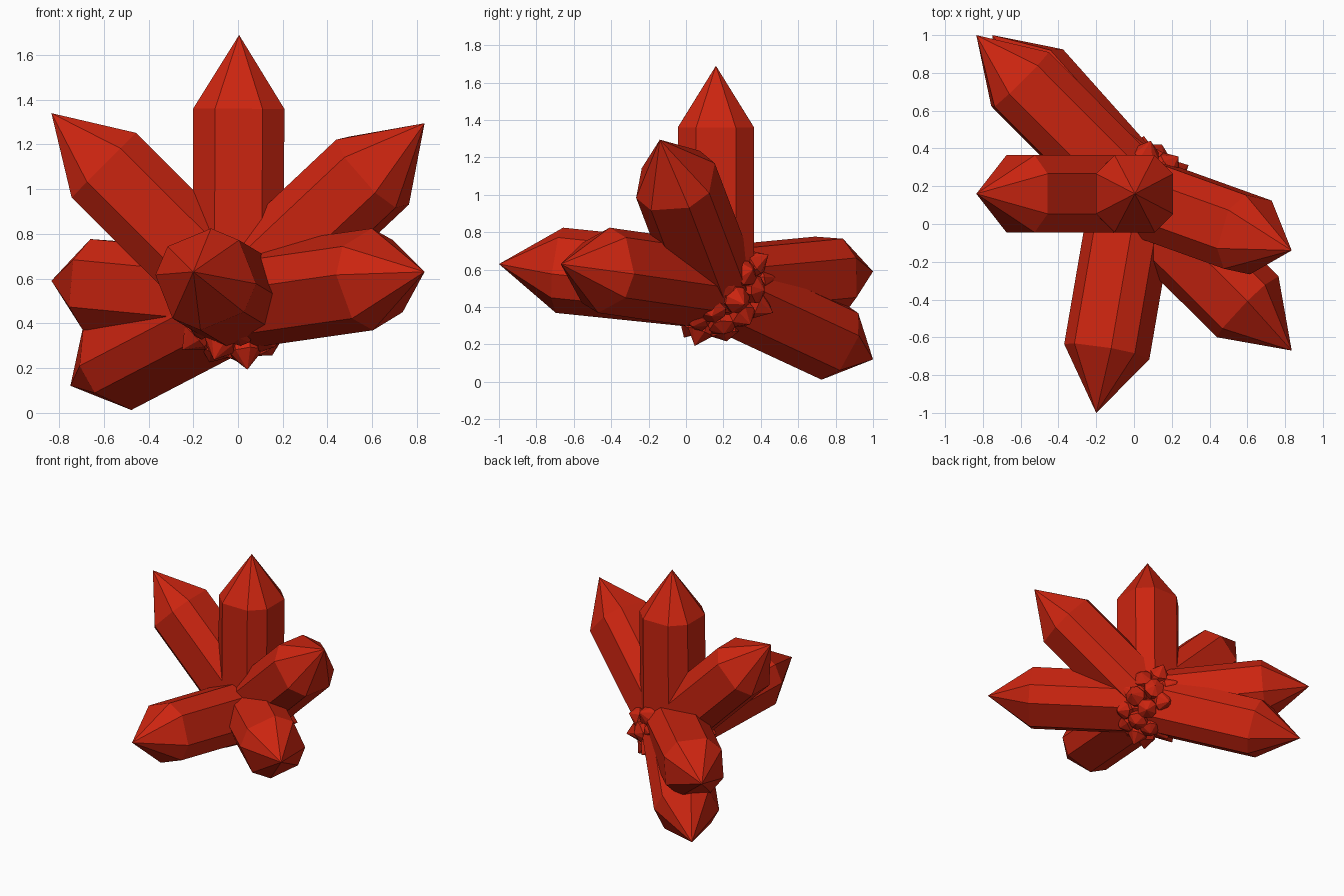
import bpy, bmesh, math
from mathutils import Vector, Matrix

if "Cube" in bpy.data.objects:
    bpy.data.objects.remove(bpy.data.objects["Cube"])

mat = bpy.data.materials.new("red_crystal")
mat.diffuse_color = (0.6, 0.018, 0.005, 1)
mat.use_nodes = True
mat.node_tree.nodes["Principled BSDF"].inputs["Base Color"].default_value = mat.diffuse_color
CORE = Vector((0, 0.16, 0.51))


def add_crystal(bm, direction, r, start, shoulder, tip, roll=0):
    # Eight-sided prism with a slim tapered root and a pointed tip
    rot = direction.to_track_quat('Z', 'Y').to_matrix().to_4x4()
    m = Matrix.Translation(CORE) @ rot @ Matrix.Rotation(math.radians(roll), 4, 'Z')
    a, b = r, r * 0.52
    section = [(a, -b), (a, b), (b, a), (-b, a), (-a, b), (-a, -b), (-b, -a), (b, -a)]
    rings = [[bm.verts.new(m @ Vector((x * s, y * s, z))) for x, y in section]
             for s, z in ((0.4, start - 0.5 * r), (1, start), (1, shoulder))]
    top = bm.verts.new(m @ Vector((0, 0, tip)))
    bm.faces.new(rings[0][::-1])
    for i in range(8):
        j = (i + 1) % 8
        for lo, hi in zip(rings, rings[1:]):
            bm.faces.new((lo[i], lo[j], hi[j], hi[i]))
        bm.faces.new((rings[2][i], rings[2][j], top))


def finish(bm, name):
    me = bpy.data.meshes.new(name)
    bm.to_mesh(me)
    bm.free()
    me.materials.append(mat)
    bpy.context.collection.objects.link(bpy.data.objects.new(name, me))


# Seven large crystals: name, tip position, roll
large = [
    ("top_crystal", (0.005, 0.16, 1.69), 0),
    ("upper_left_crystal", (-0.835, 0.16, 1.34), 0),
    ("upper_right_crystal", (0.835, -0.14, 1.295), 5),
    ("right_crystal", (0.835, -0.67, 0.63), 22.5),
    ("front_crystal", (-0.2, -1.0, 0.63), 22.5),
    ("back_left_crystal", (-0.835, 1.0, 0.59), 3),
    ("lower_back_crystal", (-0.75, 1.0, 0.12), 22.5),
]
for name, tip, roll in large:
    bm = bmesh.new()
    d = Vector(tip) - CORE
    add_crystal(bm, d, 0.204, 0.03, d.length - 0.33, d.length, roll)
    finish(bm, name)

# Small crystals radiating from the core, visible in the gaps below and behind
bm = bmesh.new()
n = 46
for i in range(n):
    z = 1 - 2 * (i + 0.5) / n
    ang = i * math.pi * (3 - math.sqrt(5))
    q = math.sqrt(1 - z * z)
    d = Vector((q * math.cos(ang), q * math.sin(ang), z))
    add_crystal(bm, d, 0.065, 0.03, 0.26, 0.3 + 0.02 * (i % 3), i * 17)
finish(bm, "small_core_crystals")
